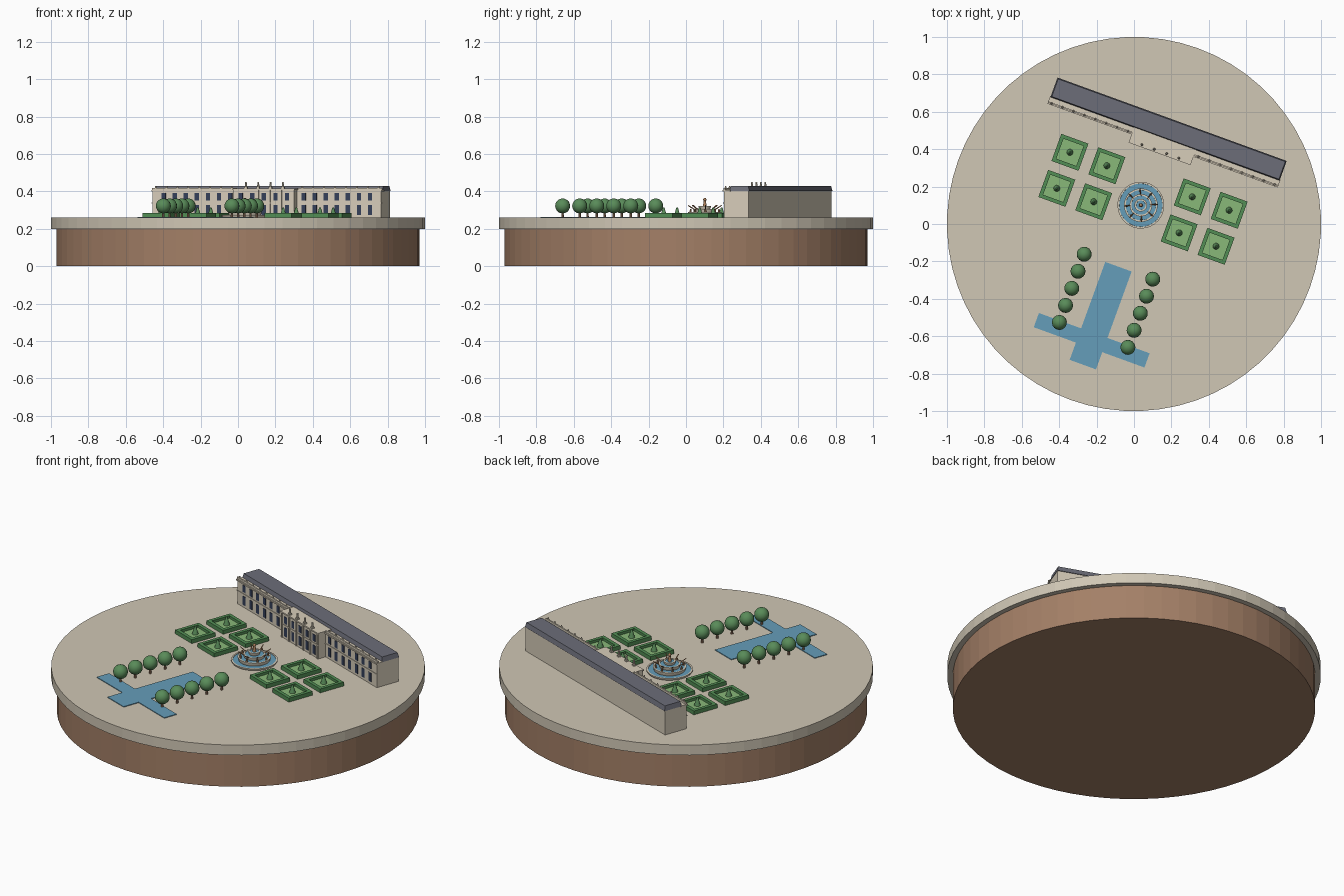
import bpy, bmesh, math
from mathutils import Matrix, Vector

old = bpy.data.objects.get("Cube")
if old:
    bpy.data.objects.remove(old)


def material(name, r, g, b):
    m = bpy.data.materials.new(name)
    m.use_nodes = True
    m.diffuse_color = (r, g, b, 1)
    m.node_tree.nodes["Principled BSDF"].inputs["Base Color"].default_value = (r, g, b, 1)
    return m


PAVING = material("sand paving", .63, .57, .46)
EARTH = material("brown earth", .37, .215, .135)
STONE = material("pale stone", .68, .61, .49)
GLASS = material("dark glass", .035, .05, .1)
SLATE = material("grey slate", .15, .155, .19)
HEDGE = material("hedge green", .085, .27, .09)
LAWN = material("lawn green", .25, .48, .19)
LEAF = material("leaf green", .1, .26, .1)
WATER = material("pool blue", .13, .34, .49)
GILT = material("dull gold", .42, .22, .11)

GROUND = .26
TURN = Matrix.Rotation(math.radians(-20), 4, 'Z')   # garden axis


class Part:
    """Collects primitives in garden coordinates, then makes one object."""

    def __init__(self):
        self.bm = bmesh.new()

    def box(self, x0, x1, y0, y1, z0, z1, taper=0):
        made = bmesh.ops.create_cube(self.bm, size=1)["verts"]
        for v in made:
            top = v.co.z > 0
            sx, sy = math.copysign(1, v.co.x), math.copysign(1, v.co.y)
            t = taper if top else 0
            v.co = ((x1 if sx > 0 else x0) - sx * t,
                    (y1 if sy > 0 else y0) - sy * t, z1 if top else z0)

    def cone(self, x, y, z0, z1, r0, r1, sides=12):
        bmesh.ops.create_cone(self.bm, cap_ends=True, segments=sides, radius1=r0, radius2=r1,
                              depth=z1 - z0, matrix=Matrix.Translation((x, y, (z0 + z1) / 2)))

    def rod(self, a, b, r, sides=6):
        a, b = Vector(a), Vector(b)
        turn = (b - a).to_track_quat('Z', 'Y').to_matrix().to_4x4()
        bmesh.ops.create_cone(self.bm, cap_ends=True, segments=sides, radius1=r, radius2=r * .7,
                              depth=(b - a).length, matrix=Matrix.Translation((a + b) / 2) @ turn)

    def ball(self, x, y, z, r):
        bmesh.ops.create_uvsphere(self.bm, u_segments=16, v_segments=10, radius=r,
                                  matrix=Matrix.Translation((x, y, z)))

    def lathe(self, x, y, profile, sides=32):
        rings = []
        for r, z in profile:
            rings.append([self.bm.verts.new((x + r * math.cos(i * math.tau / sides),
                                             y + r * math.sin(i * math.tau / sides), z))
                          for i in range(sides)])
        for low, high in zip(rings, rings[1:]):
            for i in range(sides):
                j = (i + 1) % sides
                self.bm.faces.new((low[i], low[j], high[j], high[i]))

    def finish(self, name, mat, smooth=False):
        self.bm.transform(TURN)
        mesh = bpy.data.meshes.new(name)
        self.bm.to_mesh(mesh)
        self.bm.free()
        mesh.materials.append(mat)
        obj = bpy.data.objects.new(name, mesh)
        bpy.context.collection.objects.link(obj)
        if smooth:
            bpy.ops.object.select_all(action='DESELECT')
            obj.select_set(True)
            bpy.context.view_layer.objects.active = obj
            bpy.ops.object.shade_smooth_by_angle(angle=math.radians(40))
        return obj


# Round base
p = Part()
p.cone(0, 0, 0, .2, .97, .97, 64)
p.finish("earth_base", EARTH)
p = Part()
p.cone(0, 0, .2, GROUND, 1, 1, 64)
p.finish("paved_terrace", PAVING)

# Palace walls, with the projecting centre block
FRONT, CENTRE = .452, .405
p = Part()
p.box(-.65, .65, FRONT, .592, GROUND, .402)
p.box(-.172, .172, CENTRE, FRONT + .02, GROUND, .41)
p.finish("palace_walls", STONE)

# Cornices, string course and balustrade
p = Part()
for s in (-1, 1):
    a, b = sorted((s * .172, s * .655))
    p.box(a, b, FRONT - .006, .49, .398, .406)
    p.box(a, b, FRONT - .003, FRONT, .336, .341)
    p.box(a, b, FRONT, FRONT + .008, .406, .417)
    for i in range(8):
        p.cone(s * (.2 + i * .062), FRONT + .004, .417, .428, .006, .003, 8)
p.box(-.176, .176, CENTRE - .006, .49, .406, .414)
p.box(-.172, .172, CENTRE - .003, CENTRE, .336, .341)
for i in range(6):
    p.box(i * .066 - .169, i * .066 - .161, CENTRE - .005, CENTRE, GROUND, .406)
p.finish("palace_trim", STONE)

# Windows in two floors
p = Part()
bays = [(s * (.209 + i * .063), FRONT) for s in (-1, 1) for i in range(7)]
bays += [(i * .066, CENTRE) for i in range(-2, 3)]
for x, y in bays:
    p.box(x - .012, x + .012, y - .002, y + .002, .35, .39)
    p.box(x - .012, x + .012, y - .002, y + .002, .274, .326)
p.finish("palace_windows", GLASS)

# Roof
p = Part()
p.box(-.652, .652, .484, .596, .402, .43, .006)
p.finish("palace_roof", SLATE)

# Statues over the centre block
p = Part()
for x in (-.105, -.035, .035, .105):
    p.box(x - .008, x + .008, CENTRE, CENTRE + .016, .414, .422)
    p.cone(x, CENTRE + .008, .422, .443, .007, .005, 8)
    p.ball(x, CENTRE + .008, .446, .005)
p.finish("roof_statues", STONE, True)

# Clipped hedge gardens
hedge, lawn, topiary = Part(), Part(), Part()
H, W = .077, .02
for x in (-.453, -.243, .243, .453):
    for y in (.038, .243):
        for s in (-1, 1):
            a, b = sorted((s * H, s * (H - W)))
            hedge.box(x + a, x + b, y - H, y + H, GROUND, .283)
            hedge.box(x - H + W, x + H - W, y + a, y + b, GROUND, .283)
        lawn.box(x - H + W, x + H - W, y - H + W, y + H - W, GROUND, .268)
        topiary.cone(x, y, .266, .315, .018, .004, 10)
hedge.finish("garden_hedges", HEDGE)
lawn.finish("garden_lawns", LAWN)
topiary.finish("garden_topiary", LEAF, True)

# Tiered fountain
FY = .107
tiers = [(.125, GROUND, .273), (.09, .27, .29), (.06, .288, .307), (.034, .305, .322)]
rim, pool = Part(), Part()
for r, z0, z1 in tiers:
    rim.lathe(0, FY, [(r - .006, z0), (r, z1 - .004), (r, z1), (r - .009, z1), (r - .011, z0)])
    pool.cone(0, FY, z0, z1 - .003, r - .009, r - .009, 32)
rim.finish("fountain_rims", STONE, True)
pool.finish("fountain_water", WATER, True)
p = Part()
p.cone(0, FY, .315, .35, .011, .006, 10)
p.ball(0, FY, .356, .009)
for i in range(8):
    a = (i + .5) * math.tau / 8
    c, s = math.cos(a), math.sin(a)
    p.cone(c * .076, FY + s * .076, .285, .306, .006, .004, 8)
    p.rod((c * .05, FY + s * .05, .3), (c * .09, FY + s * .09, .325), .0035)
p.finish("fountain_figures", GILT, True)

# Cross-shaped pool
p = Part()
p.box(-.075, .075, -.8, -.243, GROUND - .004, GROUND + .004)
for s in (-1, 1):
    a, b = sorted((s * .075, s * .315))
    p.box(a, b, -.702, -.621, GROUND - .004, GROUND + .004)
p.finish("cross_pool", WATER)

# Tree avenue
crown, trunk = Part(), Part()
for x in (-.195, .195):
    for i in range(5):
        y = -.243 - i * .097
        crown.ball(x, y, .322, .04)
        trunk.cone(x, y, GROUND, .29, .007, .006, 8)
crown.finish("tree_crowns", LEAF, True)
trunk.finish("tree_trunks", EARTH)
